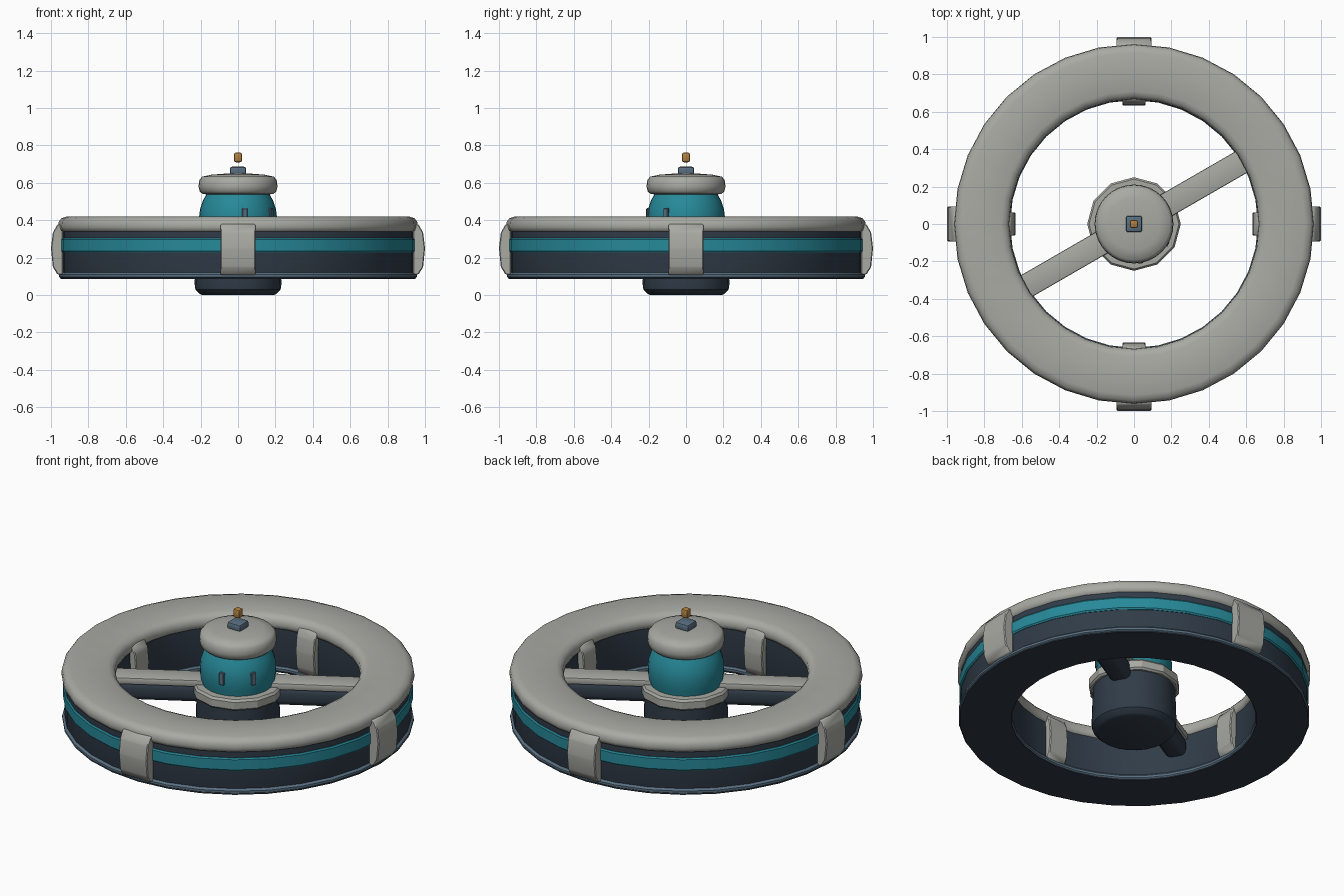
import bpy, bmesh
from math import sin, cos, pi, radians
from mathutils import Matrix

if "Cube" in bpy.data.objects:
    bpy.data.objects.remove(bpy.data.objects["Cube"])


def material(name, rgb):
    m = bpy.data.materials.new(name)
    m.diffuse_color = (*rgb, 1)
    m.use_nodes = True
    m.node_tree.nodes["Principled BSDF"].inputs["Base Color"].default_value = m.diffuse_color
    return m


GREY = material("warm_grey", (0.40, 0.40, 0.37))
TEAL = material("teal", (0.02, 0.25, 0.32))
DARK = material("dark_navy", (0.03, 0.045, 0.065))
SLATE = material("slate", (0.10, 0.16, 0.22))
AMBER = material("amber", (0.45, 0.22, 0.05))


def finish(name, bm, mat, angle=35):
    bmesh.ops.recalc_face_normals(bm, faces=bm.faces)
    me = bpy.data.meshes.new(name)
    bm.to_mesh(me)
    bm.free()
    ob = bpy.data.objects.new(name, me)
    bpy.context.collection.objects.link(ob)
    me.materials.append(mat)
    bpy.ops.object.select_all(action='DESELECT')
    ob.select_set(True)
    bpy.context.view_layer.objects.active = ob
    bpy.ops.object.shade_smooth_by_angle(angle=radians(angle))
    return ob


def lathe(name, profile, mat, sides=32, ring=False, angle=35):
    """Spin an (r, z) profile; ring=True closes the section, else ends are capped."""
    bm = bmesh.new()
    rows = [[bm.verts.new((r * cos(2 * pi * i / sides), r * sin(2 * pi * i / sides), z))
             for i in range(sides)] for r, z in profile]
    pairs = list(zip(rows, rows[1:]))
    if ring:
        pairs.append((rows[-1], rows[0]))
    else:
        bm.faces.new(rows[0])
        bm.faces.new(rows[-1])
    for a, b in pairs:
        for i in range(sides):
            j = (i + 1) % sides
            bm.faces.new((a[i], a[j], b[j], b[i]))
    return finish(name, bm, mat, angle)


def block(name, size, loc, mat, turn=0, bevel=0.01, segments=2):
    """Bevelled box at loc, then turned about the z axis of the model."""
    bm = bmesh.new()
    bmesh.ops.create_cube(bm, size=1)
    bmesh.ops.scale(bm, vec=size, verts=bm.verts)
    bmesh.ops.bevel(bm, geom=bm.edges[:], offset=bevel, segments=segments,
                    profile=0.5, affect='EDGES')
    bmesh.ops.translate(bm, vec=loc, verts=bm.verts)
    bmesh.ops.rotate(bm, cent=(0, 0, 0), matrix=Matrix.Rotation(turn, 3, 'Z'), verts=bm.verts)
    return finish(name, bm, mat)


def clamp(name, profile, half_width, turn):
    """Extrude an (r, z) section sideways and turn it into place."""
    bm = bmesh.new()
    face = bm.faces.new([bm.verts.new((r, -half_width, z)) for r, z in profile])
    out = bmesh.ops.extrude_face_region(bm, geom=[face])
    moved = [v for v in out["geom"] if isinstance(v, bmesh.types.BMVert)]
    bmesh.ops.translate(bm, vec=(0, 2 * half_width, 0), verts=moved)
    bmesh.ops.recalc_face_normals(bm, faces=bm.faces)
    bmesh.ops.bevel(bm, geom=bm.edges[:], offset=0.005, segments=1, affect='EDGES')
    bmesh.ops.rotate(bm, cent=(0, 0, 0), matrix=Matrix.Rotation(turn, 3, 'Z'), verts=bm.verts)
    finish(name, bm, GREY)


# Ring: dark body, lower rim, teal stripe, grey upper cover
lathe("ring_body", [(0.68, 0.087), (0.94, 0.087), (0.945, 0.10), (0.945, 0.34),
                    (0.68, 0.34), (0.675, 0.10)], DARK, ring=True)
lathe("ring_lower_rim", [(0.67, 0.088), (0.945, 0.088), (0.957, 0.097), (0.957, 0.11),
                         (0.945, 0.12), (0.67, 0.12), (0.662, 0.11), (0.662, 0.097)],
      SLATE, ring=True)
lathe("ring_bottom_plate", [(0.668, 0.085), (0.95, 0.085), (0.95, 0.1), (0.668, 0.1)],
      DARK, ring=True)
lathe("ring_stripe", [(0.93, 0.228), (0.948, 0.228), (0.954, 0.236), (0.954, 0.297),
                      (0.948, 0.305), (0.93, 0.305)], TEAL, ring=True)
lathe("ring_cover", [(0.69, 0.333), (0.935, 0.333), (0.955, 0.345), (0.962, 0.365),
                     (0.958, 0.392), (0.945, 0.41), (0.915, 0.42), (0.71, 0.42),
                     (0.685, 0.41), (0.67, 0.392), (0.666, 0.365), (0.672, 0.345)],
      GREY, ring=True, angle=45)

# Clamps on the outer and inner walls at the four quarters
outer = [(0.935, 0.105), (0.965, 0.11), (0.99, 0.15), (1.0, 0.25), (0.99, 0.335),
         (0.965, 0.378), (0.935, 0.382)]
inner = [(0.69, 0.105), (0.66, 0.11), (0.64, 0.15), (0.632, 0.25), (0.64, 0.335),
         (0.66, 0.378), (0.69, 0.382)]
for i in range(4):
    clamp(f"outer_clamp_{i}", outer, 0.093, i * pi / 2)
    clamp(f"inner_clamp_{i}", inner, 0.062, i * pi / 2)

# Two spokes: dark beam with a grey cover strip
for i in range(2):
    turn = radians(30) + i * pi
    block(f"spoke_beam_{i}", (0.54, 0.12, 0.11), (0.42, 0, 0.265), DARK, turn, 0.035, 3)
    block(f"spoke_cover_{i}", (0.54, 0.13, 0.04), (0.42, 0, 0.33), GREY, turn, 0.008)

# Central hub
lathe("hub_base", [(0.19, 0.0), (0.205, 0.006), (0.228, 0.03), (0.232, 0.06),
                   (0.225, 0.28)], DARK, sides=24)
lathe("hub_collar", [(0.20, 0.26), (0.24, 0.26), (0.25, 0.27), (0.25, 0.312),
                     (0.24, 0.325), (0.19, 0.325)], GREY, sides=12, ring=True, angle=25)
lathe("hub_tower", [(0.19, 0.28), (0.195, 0.32), (0.205, 0.36), (0.208, 0.42),
                    (0.203, 0.46), (0.188, 0.505), (0.165, 0.545)], TEAL)
lathe("hub_cap", [(0.165, 0.538), (0.19, 0.541), (0.205, 0.555), (0.211, 0.58),
                  (0.207, 0.615), (0.192, 0.633), (0.14, 0.644), (0.06, 0.65)],
      GREY, angle=60)

# Small windows facing the front right
for i, a in enumerate((-80, -31)):
    block(f"window_{i}", (0.02, 0.03, 0.075), (0.204, 0, 0.427), SLATE, radians(a), 0.004, 1)

# Beacon base and lamp
block("beacon_base", (0.088, 0.088, 0.045), (0, 0, 0.664), SLATE, 0, 0.012)
block("beacon_lamp", (0.042, 0.042, 0.052), (0, 0, 0.736), AMBER, 0, 0.01)
